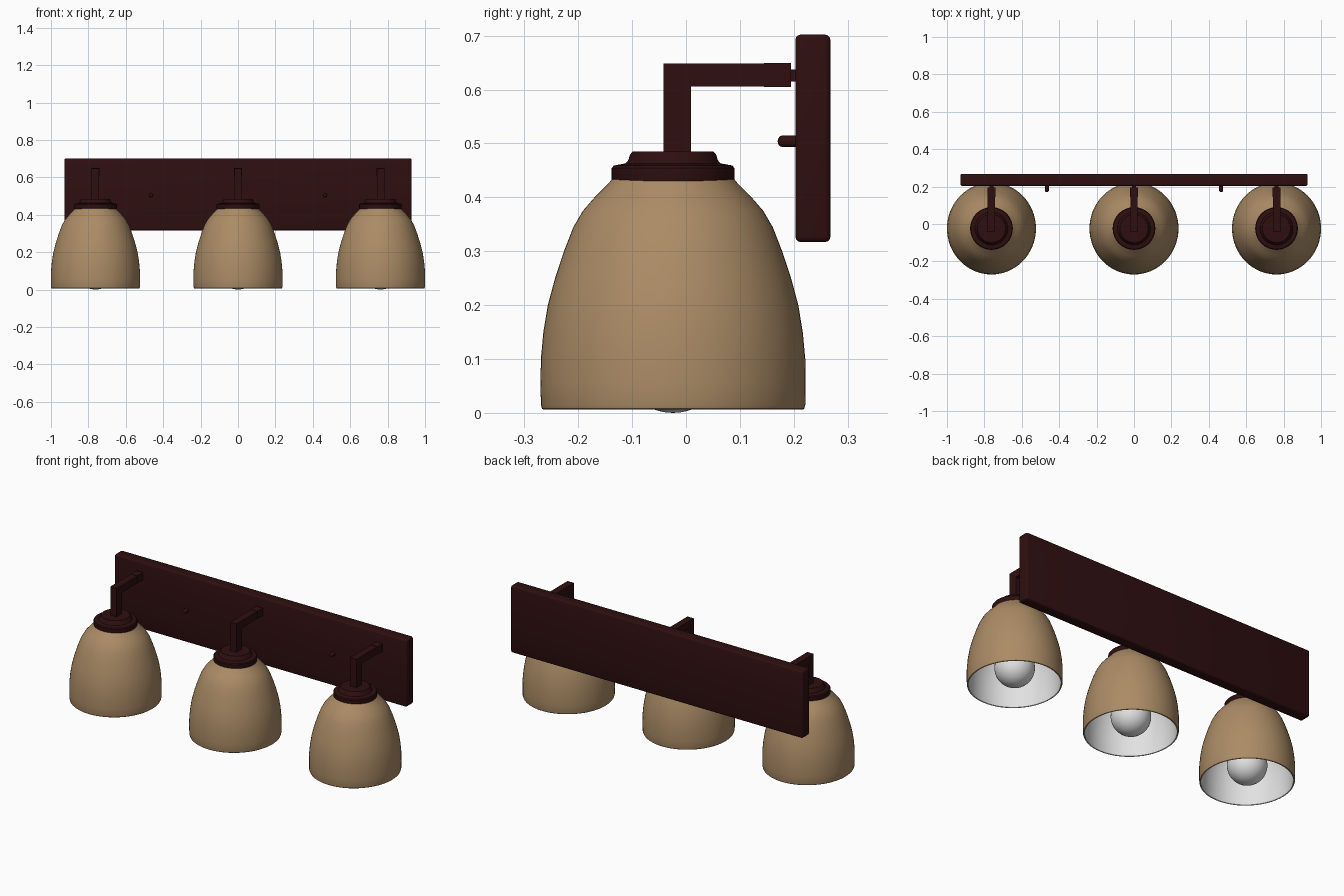
import bpy, bmesh, math

if "Cube" in bpy.data.objects:
    bpy.data.objects.remove(bpy.data.objects["Cube"])

SHADE_Y = -0.024      # depth of the shade axis
SPACING = 0.762       # distance between lamps


def material(name, rgb):
    m = bpy.data.materials.new(name)
    m.diffuse_color = (*rgb, 1)
    m.use_nodes = True
    m.node_tree.nodes["Principled BSDF"].inputs["Base Color"].default_value = m.diffuse_color
    return m


BRONZE = material("dark_bronze", (0.028, 0.0046, 0.0052))
TAN = material("tan_glass", (0.41, 0.262, 0.133))
WHITE = material("soft_white", (0.76, 0.76, 0.76))


def finish(name, bm, mats, angle=35):
    bmesh.ops.recalc_face_normals(bm, faces=bm.faces)
    me = bpy.data.meshes.new(name)
    bm.to_mesh(me)
    bm.free()
    ob = bpy.data.objects.new(name, me)
    bpy.context.collection.objects.link(ob)
    for m in mats:
        me.materials.append(m)
    bpy.ops.object.select_all(action='DESELECT')
    ob.select_set(True)
    bpy.context.view_layer.objects.active = ob
    bpy.ops.object.shade_smooth_by_angle(angle=math.radians(angle))
    return ob


def lathe(name, profile, mats, loc, sy=1.0, rot_x=0.0, n=64, inner_from=None):
    """Spin (radius, z) points; bands from inner_from on use the second material."""
    bm = bmesh.new()
    rings = []
    for r, z in profile:
        if r < 1e-6:
            rings.append([bm.verts.new((0, 0, z))] * n)
        else:
            rings.append([bm.verts.new((r * math.cos(2 * math.pi * i / n),
                                        r * sy * math.sin(2 * math.pi * i / n), z))
                          for i in range(n)])
    for k, (a, b) in enumerate(zip(rings, rings[1:])):
        for i in range(n):
            j = (i + 1) % n
            f = bm.faces.new(list(dict.fromkeys((a[i], a[j], b[j], b[i]))))
            if inner_from is not None and k >= inner_from:
                f.material_index = 1
    ob = finish(name, bm, mats)
    ob.location = loc
    ob.rotation_euler.x = rot_x
    return ob


def box(name, lo, hi, bevel=0.0, segments=3):
    bm = bmesh.new()
    bmesh.ops.create_cube(bm, size=1)
    for v in bm.verts:
        v.co = [(l + h) / 2 + c * (h - l) for l, h, c in zip(lo, hi, v.co)]
    if bevel:
        bmesh.ops.bevel(bm, geom=bm.edges[:], offset=bevel, segments=segments,
                        affect='EDGES', profile=0.5)
    return finish(name, bm, [BRONZE])


def elbow_arm(name, x):
    """L-shaped square bar: up from the cap, then back to the wall plate."""
    outline = [(-0.042, 0.475), (0.009, 0.475), (0.009, 0.606),
               (0.195, 0.606), (0.195, 0.648), (-0.042, 0.648)]
    bm = bmesh.new()
    f = bm.faces.new([bm.verts.new((x - 0.02, y, z)) for y, z in outline])
    ext = bmesh.ops.extrude_face_region(bm, geom=[f])["geom"]
    bmesh.ops.translate(bm, vec=(0.04, 0, 0),
                        verts=[g for g in ext if isinstance(g, bmesh.types.BMVert)])
    return finish(name, bm, [BRONZE])


# Shade: outer wall, rim, then white inner wall
outer = [(0.105, 0.440), (0.116, 0.426), (0.141, 0.400), (0.162, 0.375),
         (0.179, 0.345), (0.196, 0.300), (0.212, 0.250), (0.225, 0.200),
         (0.233, 0.150), (0.2375, 0.100), (0.238, 0.055), (0.2375, 0.015),
         (0.2355, 0.008), (0.233, 0.006)]
inner = [(0.229, 0.008), (0.231, 0.055), (0.230, 0.100), (0.226, 0.150),
         (0.218, 0.200), (0.205, 0.250), (0.189, 0.300), (0.171, 0.345),
         (0.154, 0.375), (0.132, 0.400), (0.104, 0.426), (0.0, 0.430)]

# Cap: stepped disc with softened edges
cap = [(0.0, 0.430), (0.113, 0.430), (0.114, 0.434), (0.114, 0.454), (0.110, 0.459),
       (0.088, 0.463), (0.083, 0.469), (0.080, 0.479), (0.075, 0.485), (0.0, 0.485)]

# Bulb: round globe blending into a neck
R = 0.102
bulb = [(R * math.sin(a), R - R * math.cos(a))
        for a in (math.radians(140) * i / 18 for i in range(19))]
bulb += [(0.052, 0.205), (0.044, 0.235), (0.042, 0.30), (0.042, 0.428)]

for label, x in (("left", -SPACING), ("middle", 0), ("right", SPACING)):
    loc = (x, SHADE_Y, 0)
    lathe(f"{label}_shade", outer + inner, [TAN, WHITE], loc, 1.033,
          inner_from=len(outer) - 1)
    lathe(f"{label}_cap", cap, [BRONZE], loc)
    lathe(f"{label}_bulb", bulb, [WHITE], loc, n=40)
    elbow_arm(f"{label}_arm", x)
    # short sleeve and peg joining arm to plate
    box(f"{label}_arm_sleeve", (x - 0.021, 0.145, 0.605), (x + 0.021, 0.195, 0.6495))
    box(f"{label}_arm_peg", (x - 0.011, 0.19, 0.615), (x + 0.011, 0.21, 0.637))

# Wall plate
box("wall_plate", (-0.928, 0.203, 0.317), (0.928, 0.268, 0.702), bevel=0.010)

# Mounting knobs with rounded tips
knob = [(0.011, 0.0), (0.011, 0.030), (0.009, 0.035), (0.005, 0.038), (0.0, 0.039)]
for label, x in (("left", -0.466), ("right", 0.466)):
    lathe(f"{label}_knob", knob, [BRONZE], (x, 0.209, 0.504),
          rot_x=math.pi / 2, n=24)
